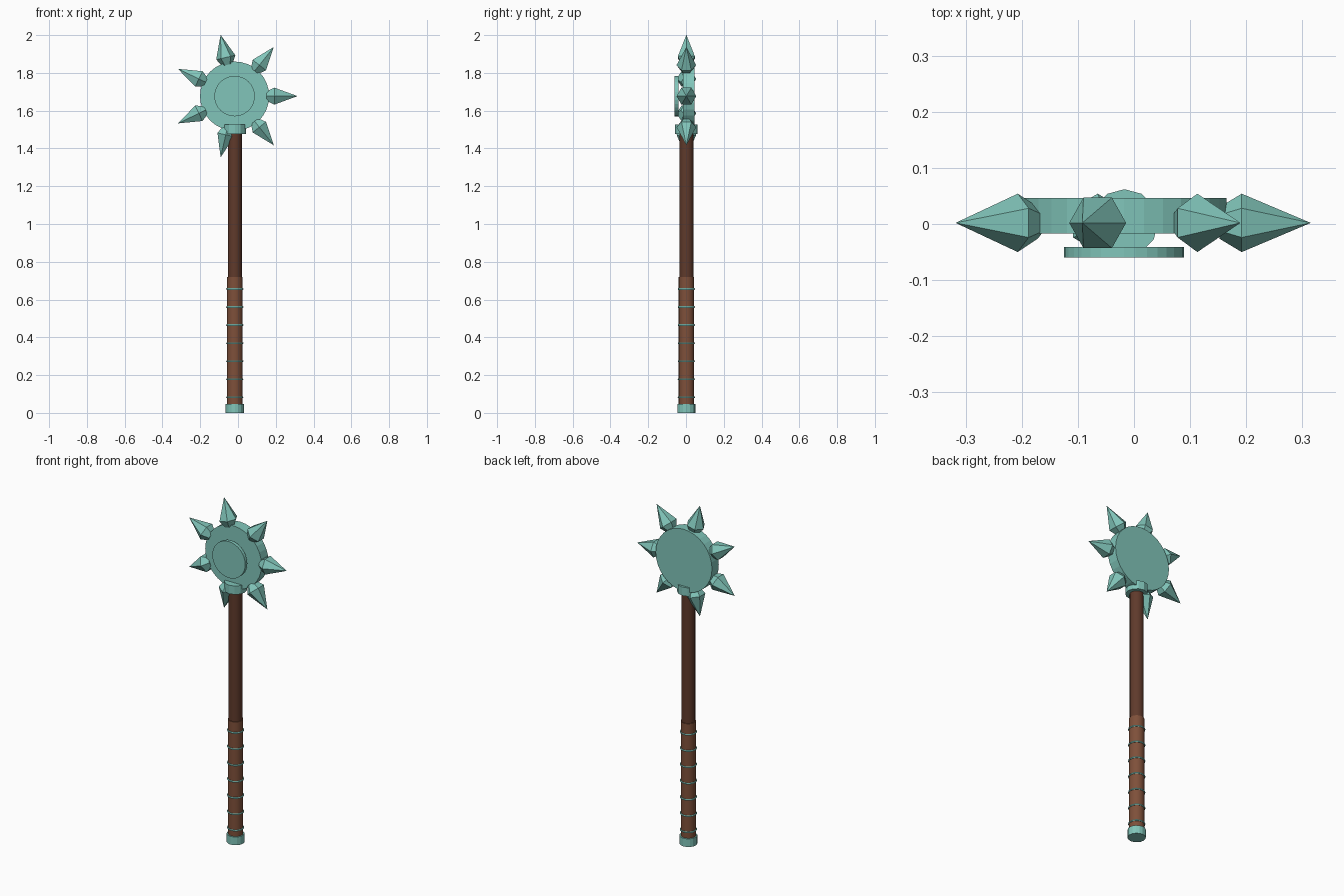
import bpy
from math import radians, pi, sin, cos
from mathutils import Matrix, Vector

cube = bpy.data.objects.get("Cube")
if cube:
    bpy.data.objects.remove(cube, do_unlink=True)


def material(name, color):
    m = bpy.data.materials.new(name)
    m.use_nodes = True
    m.diffuse_color = color
    m.node_tree.nodes["Principled BSDF"].inputs["Base Color"].default_value = color
    return m


teal = material("teal metal", (0.22, 0.56, 0.49, 1))
dark_wood = material("dark wood", (0.115, 0.042, 0.024, 1))
leather = material("brown leather", (0.21, 0.08, 0.042, 1))

AXIS = Vector((-0.017, 0.002, 0))
HUB = Vector((-0.018, 0.002, 1.677))


def finish(name, mat, smooth=False):
    ob = bpy.context.object
    ob.name = name
    ob.data.materials.append(mat)
    if smooth:
        bpy.ops.object.shade_smooth_by_angle(angle=radians(35))
    return ob


def post(name, mat, radius, z0, z1, sides, smooth=True):
    """Upright cylinder on the handle axis."""
    bpy.ops.mesh.primitive_cylinder_add(
        vertices=sides, radius=radius, depth=z1 - z0,
        location=AXIS + Vector((0, 0, (z0 + z1) / 2)))
    return finish(name, mat, smooth)


def disc(name, radius, y0, y1):
    """Disc facing the front, centred on the head."""
    bpy.ops.mesh.primitive_cylinder_add(
        vertices=32, radius=radius, depth=y1 - y0,
        location=(HUB.x, (y0 + y1) / 2, HUB.z), rotation=(pi / 2, 0, 0))
    return finish(name, teal)


# Handle
post("shaft", dark_wood, 0.037, 0.04, 1.49, 16)
post("grip", leather, 0.041, 0.04, 0.72, 16)
post("pommel", teal, 0.048, 0, 0.048, 16, False)
post("collar", teal, 0.06, 1.477, 1.527, 12, False)

# Thin rings around the grip
for i in range(7):
    bpy.ops.mesh.primitive_torus_add(
        major_segments=16, minor_segments=6, major_radius=0.041,
        minor_radius=0.005, location=AXIS + Vector((0, 0, 0.083 + i * 0.0955)))
    finish(f"grip_ring_{i + 1}", teal, True)

# Head
disc("head_disc", 0.183, -0.017, 0.046)
disc("front_boss", 0.107, -0.06, -0.041)


# Seven six-sided spikes, each a long point on a short flared base
def spike(index):
    angle = 2 * pi * index / 7
    twist = pi / 6 if index == 2 else 0
    profile = [(0.17, 0.028), (0.21, 0.052)]
    verts = []
    for dist, r in profile:
        for k in range(6):
            a = k * pi / 3 + twist
            verts.append((dist, r * cos(a), r * sin(a)))
    verts.append((0.333, 0, 0))
    faces = [tuple(reversed(range(6)))]
    for k in range(6):
        n = (k + 1) % 6
        faces += [(k, n, n + 6, k + 6), (k + 6, n + 6, 12)]
    name = f"spike_{index + 1}"
    mesh = bpy.data.meshes.new(name)
    mesh.from_pydata(verts, [], faces)
    mesh.materials.append(teal)
    ob = bpy.data.objects.new(name, mesh)
    ob.matrix_world = Matrix.Translation(HUB) @ Matrix.Rotation(-angle, 4, "Y")
    bpy.context.collection.objects.link(ob)


for i in range(7):
    spike(i)
